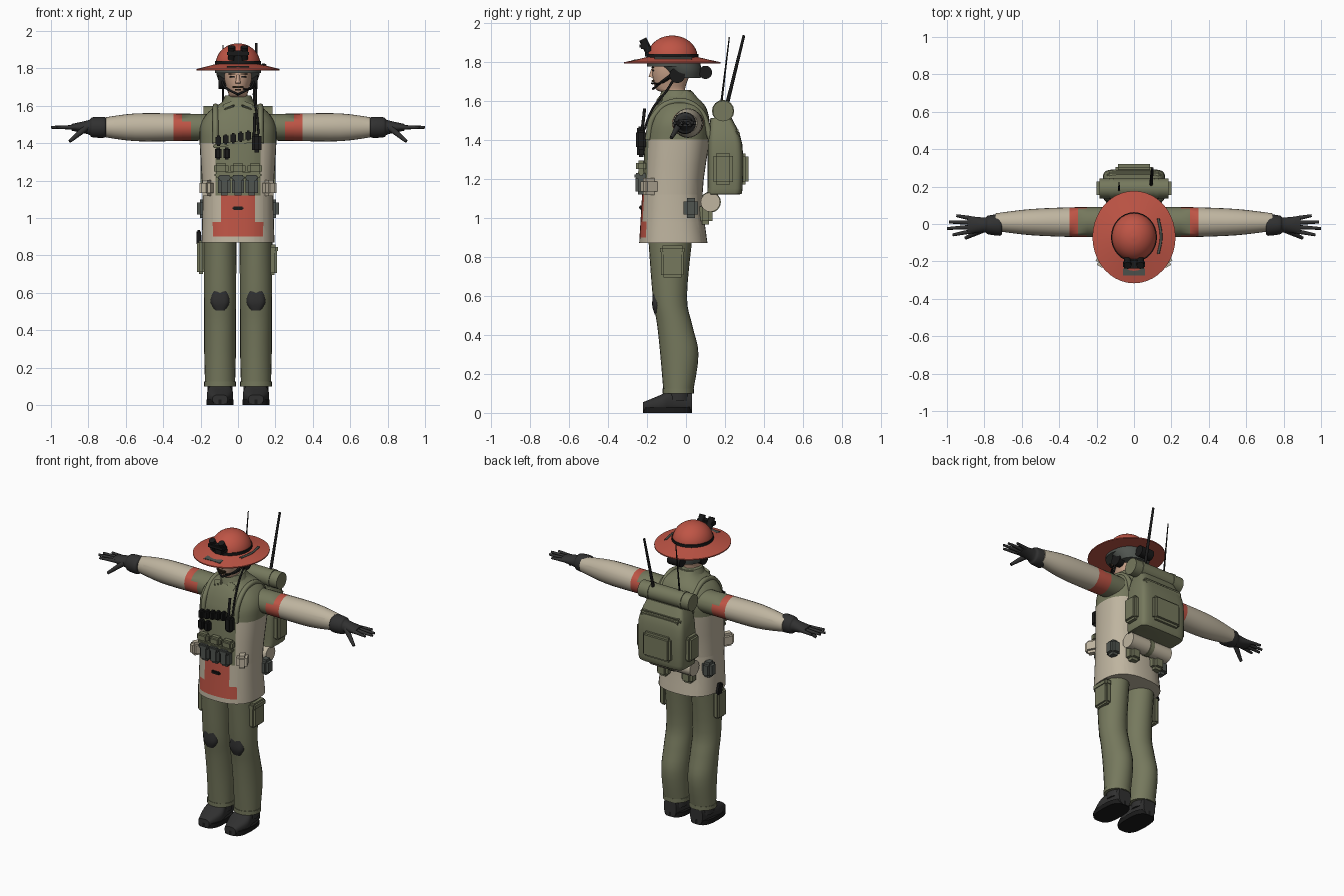
import bpy, bmesh, math
from mathutils import Vector, Matrix, Euler

cube = bpy.data.objects.get("Cube")
if cube:
    bpy.data.objects.remove(cube, do_unlink=True)


def material(name, red, green, blue):
    mat = bpy.data.materials.new(name)
    mat.diffuse_color = (red, green, blue, 1)
    mat.use_nodes = True
    bsdf = next(node for node in mat.node_tree.nodes if node.type == "BSDF_PRINCIPLED")
    bsdf.inputs["Base Color"].default_value = mat.diffuse_color
    return mat


GREEN = material("olive_cloth", .18, .19, .11)
BEIGE = material("sand_cloth", .52, .46, .35)
RED = material("coral_red", .52, .09, .06)
DARK = material("charcoal", .03, .03, .03)
BLACK = material("black", .01, .01, .01)
GREY = material("grey_green", .08, .09, .08)
SKIN = material("skin", .58, .36, .25)
HAIR = material("dark_brown", .03, .02, .01)

# Shared layout lines
HEAD_Y, FACE_Y, CHEST_Y, PACK_Y = -.07, -.17, -.23, .19
ARM_Z, BRIM_Z, EAR_Z, BELT_Z = 1.485, 1.8, 1.73, 1.23
LEG_X, SHIN_Y = .096, -.04
SIDES = (("left", 1), ("right", -1))


def finish(name, bm, mats, cuts=(), rule=None):
    """Cut the mesh on planes, colour its faces by rule and add it to the scene."""
    for axis, place in cuts:
        normal = Vector([float(axis == letter) for letter in "xyz"])
        geom = bm.verts[:] + bm.edges[:] + bm.faces[:]
        bmesh.ops.bisect_plane(bm, geom=geom, plane_co=normal * place, plane_no=normal)
    bmesh.ops.recalc_face_normals(bm, faces=bm.faces)
    if rule:
        for face in bm.faces:
            face.material_index = mats.index(rule(face.calc_center_median()))
    mesh = bpy.data.meshes.new(name)
    bm.to_mesh(mesh)
    bm.free()
    for mat in mats:
        mesh.materials.append(mat)
    mesh.shade_smooth()
    mesh.set_sharp_from_angle(angle=math.radians(45))
    bpy.context.collection.objects.link(bpy.data.objects.new(name, mesh))


def smooth_rings(rings, steps):
    last = len(rings) - 1
    for i in range(last):
        before, start, end, after = [Vector(rings[min(max(i + k, 0), last)]) for k in (-1, 0, 1, 2)]
        for step in range(steps):
            t = step / steps
            slope_in, slope_out = (end - before) / 2, (after - start) / 2
            ease = t * t * (3 - 2 * t)
            yield (start.lerp(end, ease) + slope_in * t * (1 - t) ** 2 - slope_out * t * t * (1 - t))
    yield Vector(rings[last])


def loft(name, axis, rings, *mats, across=0, count=24, power=2, steps=4, **paint):
    """Each ring is (place on axis, second centre, first radius, second radius)."""
    bm = bmesh.new()
    loops = []
    for place, centre, wide, deep in smooth_rings(rings, steps):
        loop = []
        for k in range(count):
            angle = math.tau * k / count
            c, s = math.cos(angle), math.sin(angle)
            u = across + wide * math.copysign(abs(c) ** (2 / power), c)
            v = centre + deep * math.copysign(abs(s) ** (2 / power), s)
            loop.append(bm.verts.new({"x": (place, u, v), "y": (u, place, v), "z": (u, v, place)}[axis]))
        loops.append(loop)
    for low, high in zip(loops, loops[1:]):
        for k in range(count):
            bm.faces.new((low[k - 1], low[k], high[k], high[k - 1]))
    bm.faces.new(loops[0])
    bm.faces.new(loops[-1])
    finish(name, bm, mats, **paint)


def box(name, mat, centre, size, turn=(0, 0, 0)):
    bm = bmesh.new()
    bmesh.ops.create_cube(bm, size=1)
    bmesh.ops.scale(bm, vec=size, verts=bm.verts)
    bmesh.ops.bevel(bm, geom=bm.edges[:], offset=min(size) / 4, segments=2, affect="EDGES")
    matrix = Matrix.Translation(centre) @ Euler(turn).to_matrix().to_4x4()
    bmesh.ops.transform(bm, matrix=matrix, verts=bm.verts)
    finish(name, bm, [mat])


def rod(name, mat, start, end, radius, taper=1):
    start, end = Vector(start), Vector(end)
    span = end - start
    bm = bmesh.new()
    bmesh.ops.create_cone(bm, cap_ends=True, segments=16, radius1=radius, radius2=radius * taper,
                          depth=span.length)
    turn = span.to_track_quat("Z", "Y").to_matrix().to_4x4()
    bmesh.ops.transform(bm, matrix=Matrix.Translation((start + end) / 2) @ turn, verts=bm.verts)
    finish(name, bm, [mat])


def roll(name, mat, half, y, z, radius, middle=0):
    rod(name, mat, (middle - half, y, z), (middle + half, y, z), radius)


def tube(name, mat, radius, *points):
    curve = bpy.data.curves.new(name, "CURVE")
    curve.dimensions, curve.bevel_depth, curve.bevel_resolution = "3D", radius, 2
    spline = curve.splines.new("BEZIER")
    spline.bezier_points.add(len(points) - 1)
    for knot, point in zip(spline.bezier_points, points):
        knot.co, knot.handle_left_type, knot.handle_right_type = point, "AUTO", "AUTO"
    curve.materials.append(mat)
    bpy.context.collection.objects.link(bpy.data.objects.new(name, curve))


# Jacket: green yoke and vest, sand body, red front panel
HEM, PANEL, WAIST, YOKE = .9, .98, 1.12, 1.4
SKIRT_X, PANEL_X, VEST_X = .135, .09, .12


def jacket_rule(c):
    front, width = c.y < -.1, abs(c.x)
    if c.z > YOKE or (front and width < VEST_X and c.z > WAIST):
        return GREEN
    if front and HEM < c.z < WAIST and width < (SKIRT_X if c.z < PANEL else PANEL_X):
        return RED
    return BEIGE


jacket_cuts = [("z", z) for z in (HEM, PANEL, WAIST, YOKE)]
jacket_cuts += [("x", x * sign) for x in (SKIRT_X, PANEL_X, VEST_X) for side, sign in SIDES]
loft("jacket", "z", [(.87, -.065, .195, .175), (1.12, -.07, .19, .155), (1.4, -.045, .205, .165),
                     (1.5, -.035, .2, .155), (1.57, -.03, .155, .13), (1.62, -.035, .085, .09),
                     (1.65, -.04, .065, .07)],
     GREEN, BEIGE, RED, count=36, power=2.5, cuts=jacket_cuts, rule=jacket_rule)
loft("collar", "z", [(1.58, -.045, .1, .1), (1.655, -.05, .07, .075)], GREEN)

# Sleeves with arm bands
CAP_X, BAND_X, CAP_Z = .25, .345, 1.515


def sleeve_rule(c):
    reach = abs(c.x)
    if reach < CAP_X or (reach < .3 and c.z > CAP_Z):
        return GREEN
    return RED if reach < BAND_X else BEIGE


for side, sign in SIDES:
    sleeve_cuts = [("x", sign * x) for x in (CAP_X, .3, BAND_X)] + [("z", CAP_Z)]
    sleeve = [(.1, .08, .07), (.3, .08, .073), (.55, .07, .074), (.74, .047, .048)]
    loft(side + "_sleeve", "x", [(sign * x, ARM_Z, deep, tall) for x, deep, tall in sleeve],
         GREEN, BEIGE, RED, across=.01, cuts=sleeve_cuts, rule=sleeve_rule)

    # Gloves
    glove = [(.705, .05, .048), (.72, .058, .056), (.78, .05, .053), (.8, .04, .038), (.89, .048, .018)]
    loft(side + "_glove", "x", [(sign * x, ARM_Z, deep, tall) for x, deep, tall in glove], DARK, across=-.005)
    for finger, tip in enumerate((.95, .99, 1, .97)):
        y = .03 - finger * .023
        rod(side + "_finger", DARK, (sign * .87, y, ARM_Z), (sign * tip, y * 1.5, ARM_Z), .0125, .6)
    rod(side + "_thumb", DARK, (sign * .81, -.03, ARM_Z), (sign * .9, -.075, 1.41), .018, .5)

    # Trousers, hems and knee pads
    leg = sign * LEG_X
    loft(side + "_trouser_leg", "z", [(.1, SHIN_Y, .08, .075), (.3, -.034, .085, .098), (.45, -.058, .085, .09),
                                      (.6, -.083, .086, .088), (.92, -.08, .088, .115)], GREEN, across=leg)
    loft(side + "_ankle_hem", "z", [(z, SHIN_Y, .085, .08) for z in (.1, .125)], GREEN, across=leg, steps=1)
    loft(side + "_knee_pad", "z", [(.505, -.13, .03, .03), (.55, -.13, .052, .043), (.61, -.135, .044, .035)],
         DARK, across=leg, power=3)

    # Boots
    loft(side + "_boot", "y", [(.03, .06, .045, .058), (-.07, .062, .06, .06), (-.13, .047, .07, .045),
                               (-.22, .03, .04, .025)], DARK, across=leg, power=2.8)
    loft(side + "_boot_sole", "z", [(z, -.095, .073, .126) for z in (0, .03)],
         BLACK, across=leg, power=2.8, steps=1)
    loft(side + "_boot_shaft", "z", [(z, SHIN_Y, .066, .066) for z in (.06, .13)], DARK, across=leg, steps=1)

    # Jacket pockets, hip pouches and pack straps
    box(side + "_jacket_pocket", BEIGE, (sign * .163, -.187, 1.16), (.065, .09, .085), (0, 0, sign / 2))
    box(side + "_hip_pouch", GREY, (sign * .185, .025, 1.05), (.07, .075, .1))
    box(side + "_rear_pouch", GREEN, (sign * .09, .1, 1.02), (.08, .07, .11))
    box(side + "_collar_tab", GREEN, (sign * .05, -.135, 1.6), (.06, .02, .035), (-.6, sign * .4, 0))
    strap = sign * VEST_X
    tube(side + "_shoulder_strap", GREEN, .016, (strap, -.195, YOKE), (strap, -.165, 1.52),
         (strap, -.06, 1.595), (strap, .06, 1.56), (strap, .13, YOKE))

    # Eyes, headset and chin strap
    box(side + "_eye", BLACK, (sign * .03, FACE_Y, 1.755), (.03, .01, .01))
    box(side + "_eyebrow", HAIR, (sign * .032, FACE_Y, 1.77), (.038, .012, .007))
    roll(side + "_ear_cup", BLACK, .02, -.045, EAR_Z, .04, sign * .085)
    tube(side + "_chin_strap", BLACK, .006, (sign * .085, -.08, EAR_Z), (sign * .07, -.12, 1.7), (0, FACE_Y, 1.66))

    # Pack side pockets, roll straps and goggle tubes
    box(side + "_pack_pocket", GREEN, (sign * .172, PACK_Y, 1.25), (.055, .1, .16))
    roll(side + "_roll_strap", GREEN, .01, PACK_Y, 1.547, .057, strap)
    rod(side + "_goggle_tube", BLACK, (sign * .034, -.19, 1.85), (sign * .034, -.222, 1.915), .02)

# Thigh pocket and holster
box("thigh_pocket", GREEN, (.185, HEAD_Y, .77), (.045, .115, .15))
box("thigh_pocket_flap", GREEN, (.188, HEAD_Y, .835), (.05, .125, .045))
box("holster", GREEN, (-.198, HEAD_Y, .79), (.045, .09, .18))
box("pistol_grip", BLACK, (-.21, -.05, .895), (.025, .04, .075), (.3, 0, 0))

# Head and face
loft("head", "z", [(1.6, -.045, .055, .058), (1.64, -.052, .055, .06), (1.66, -.08, .05, .075),
                   (1.74, -.077, .073, .097), (1.82, HEAD_Y, .075, .1)], SKIN)
rod("nose", SKIN, (0, FACE_Y, 1.765), (0, -.178, 1.72), .007, 2)
box("moustache", HAIR, (0, FACE_Y, 1.7), (.058, .016, .011))
box("mouth", HAIR, (0, FACE_Y, 1.686), (.034, .01, .006))

# Helmet shell and hat
loft("helmet_shell", "z", [(1.715, -.01, .095, .085), (1.76, -.02, .113, .1), (1.815, -.06, .12, .125)], GREY)
loft("helmet_rim", "z", [(z, HEAD_Y, .123, .13) for z in (1.775, 1.81)], GREY, steps=1)
brim = [(-.01, 1), (-.003, 1), (.01, .76), (.025, .5), (.005, .5)]
loft("hat_brim", "z", [(BRIM_Z + rise, HEAD_Y, .222 * flare, .247 * flare) for rise, flare in brim],
     RED, count=40, steps=1)
loft("hat_band", "z", [(BRIM_Z + rise, HEAD_Y, .123, .133) for rise in (.012, .04)], BLACK, count=32, steps=1)
dome = [Vector((math.cos(step / 4), math.sin(step / 4))) for step in range(7)]
loft("hat_dome", "z", [(BRIM_Z + .02 + .114 * d.y, HEAD_Y, .12 * d.x, .13 * d.x) for d in dome],
     RED, count=32)
tube("brim_strip", GREY, .007, (.13, -.16, 1.818), (.145, HEAD_Y, 1.818), (.13, .03, 1.818))
box("brim_front_patch", GREY, (0, -.255, BRIM_Z + .007), (.12, .04, .008), (.12, 0, 0))
box("goggle_mount", BLACK, (0, -.195, 1.845), (.06, .03, .05))
box("goggle_bridge", BLACK, (0, -.215, 1.88), (.12, .045, .03))
roll("head_counterweight", BLACK, .045, .1, 1.745, .034)
tube("microphone_boom", BLACK, .004, (.1, -.06, EAR_Z), (.07, -.13, 1.69), (.03, -.178, 1.69))

# Vest pouches
for column in (-1, 0, 1):
    box("magazine_pouch", GREY, (column * .073, CHEST_Y, 1.17), (.066, .06, .1))
    box("magazine_flap", GREY, (column * .073, CHEST_Y, 1.215), (.068, .07, .03))
    box("utility_pouch", GREEN, (column * .09, CHEST_Y, BELT_Z + .035), (.078, .05, .055))
box("vest_belt", GREEN, (0, CHEST_Y, BELT_Z), (.25, .03, .025))

# Chest gear and radio
for column in range(5):
    box("shell_holder", BLACK, (column * .04 - .105, CHEST_Y, 1.413 + column * .007), (.03, .04, .055))
for x in (-.105, -.06):
    box("chest_box", BLACK, (x, CHEST_Y, 1.345), (.036, .04, .065))
box("chest_cross_strap", GREEN, (-.02, -.212, YOKE), (.23, .02, .02), (0, -.15, 0))
box("radio", BLACK, (.1, CHEST_Y, YOKE), (.05, .05, .1))
rod("radio_antenna", BLACK, (.085, CHEST_Y, YOKE), (.09, -.212, 1.56), .008)
tube("radio_cord", BLACK, .006, (.11, -.215, 1.45), (.1, FACE_Y, 1.56), (.085, -.1, 1.65), (.09, -.05, EAR_Z))
box("belt_clip", BLACK, (0, CHEST_Y, 1.052), (.06, .02, .02))

# Backpack, rolls and aerials
loft("backpack", "z", [(1.12, PACK_Y, .155, .085), (1.15, .2, .165, .09), (1.38, .2, .165, .088),
                       (1.51, .18, .13, .055)], GREEN, count=32, power=6)
box("pack_rear_pocket", GREEN, (0, .29, 1.25), (.2, .06, .16))
box("pack_lid", GREEN, (0, .21, 1.44), (.29, .135, .05), (-.25, 0, 0))
roll("top_roll", GREEN, .185, PACK_Y, 1.547, .053)
roll("bed_roll", BEIGE, .15, .125, 1.08, .05)
roll("bed_roll_strap", GREEN, .015, .125, 1.08, .054)
rod("thick_aerial", BLACK, (.09, .2, 1.54), (.098, .297, 1.935), .01, .7)
rod("thin_aerial", BLACK, (-.08, .175, 1.54), (-.08, .222, 1.925), .006, .5)
